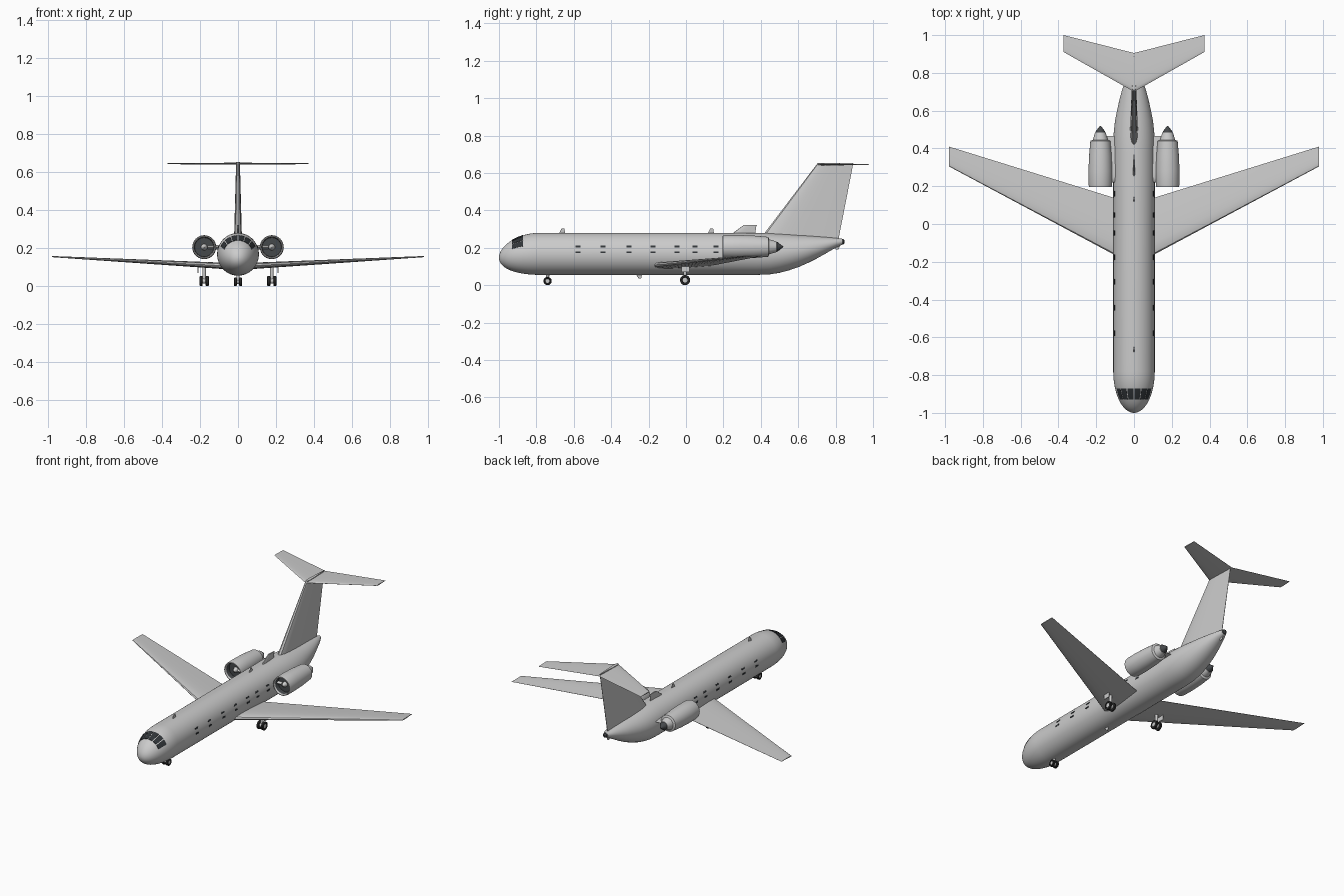
import bpy, bmesh
from math import sin, cos, pi, radians, sqrt, asin, degrees
from mathutils import Vector

if "Cube" in bpy.data.objects:
    bpy.data.objects.remove(bpy.data.objects["Cube"])


def material(name, rgb, rough=0.6):
    m = bpy.data.materials.new(name)
    m.use_nodes = True
    m.diffuse_color = (*rgb, 1)
    node = m.node_tree.nodes["Principled BSDF"]
    node.inputs["Base Color"].default_value = (*rgb, 1)
    node.inputs["Roughness"].default_value = rough
    return m


PAINT = material("light grey paint", (0.6, 0.6, 0.6))
GLASS = material("dark glass", (0.03, 0.035, 0.04))
RUBBER = material("black rubber", (0.02, 0.02, 0.02))
METAL = material("dark metal", (0.06, 0.065, 0.07))


def loft(name, strips, mats, band_mats=None, mirror=False, angle=35):
    """Skin each list of closed rings, cap the ends; band_mats gives a slot per band."""
    bm = bmesh.new()
    for rings in strips:
        loops = [[bm.verts.new(p) for p in ring] for ring in rings]
        n = len(loops[0])
        for i, (a, b) in enumerate(zip(loops, loops[1:])):
            for j in range(n):
                k = (j + 1) % n
                f = bm.faces.new((a[j], a[k], b[k], b[j]))
                f.material_index = band_mats[i] if band_mats else 0
        for loop, slot in ((loops[0], 0), (loops[-1], -1)):
            f = bm.faces.new(loop)
            f.material_index = band_mats[slot] if band_mats else 0
    bmesh.ops.recalc_face_normals(bm, faces=bm.faces)
    mesh = bpy.data.meshes.new(name)
    bm.to_mesh(mesh)
    bm.free()
    for m in mats:
        mesh.materials.append(m)
    mesh.polygons.foreach_set("use_smooth", [True] * len(mesh.polygons))
    mesh.set_sharp_from_angle(angle=radians(angle))
    ob = bpy.data.objects.new(name, mesh)
    bpy.context.collection.objects.link(ob)
    if mirror:
        ob.modifiers.new("Mirror", 'MIRROR')
    return ob


def lathe(centre, axis, profile, n=32):
    """Rings of (distance along axis, radius) around a point."""
    axis = Vector(axis).normalized()
    u = axis.orthogonal().normalized()
    v = axis.cross(u)
    turn = [2 * pi * i / n for i in range(n)]
    return [[Vector(centre) + axis * d + (u * cos(t) + v * sin(t)) * r for t in turn]
            for d, r in profile]


def foil(le, te, half, side, n=10):
    """Teardrop section between leading and trailing edge."""
    le, te, side = Vector(le), Vector(te), Vector(side)
    upper, lower = [], []
    for i in range(n + 1):
        t = (1 - cos(pi * i / n)) / 2
        h = half * (2.6 * (sqrt(t) - t) * (1 - 0.25 * t) + 0.04 * t) * 1.6
        p = le.lerp(te, t)
        upper.append(p + side * h)
        lower.append(p - side * h)
    return upper + lower[:0:-1]


# Fuselage shape: (y, top, bottom, half width) behind the rounded nose
NOSE_END, NOSE_LEN = -0.78, 0.22
TAIL = [(0.38, .28, .055, .11), (0.45, .278, .058, .11), (0.5, .275, .066, .106),
        (0.55, .272, .079, .1), (0.6, .268, .096, .09), (0.65, .265, .118, .079),
        (0.7, .261, .143, .066), (0.75, .257, .171, .05), (0.8, .252, .2, .033),
        (0.835, .248, .216, .017)]


def body(y):
    """Centre height, half width and half height at y."""
    if y < NOSE_END:
        t = min(1, (NOSE_END - y) / NOSE_LEN)
        s = max(0.01, sqrt(1 - t * t))
        return 0.1675 - 0.02 * t * t, 0.11 * s, 0.1125 * s
    row = TAIL[0]
    for a, b in zip(TAIL, TAIL[1:]):
        if y > a[0]:
            f = min(1, (y - a[0]) / (b[0] - a[0]))
            row = [p + (q - p) * f for p, q in zip(a, b)]
    return (row[1] + row[2]) / 2, row[3], (row[1] - row[2]) / 2


def skin(y, t, off=0.0):
    z, rx, rz = body(y)
    return Vector(((rx + off) * cos(t), y, z + (rz + off) * sin(t)))


nose = [NOSE_END - NOSE_LEN * cos(pi / 2 * i / 16) for i in range(16)]
stations = nose + [NOSE_END, -0.2] + [r[0] for r in TAIL]
loft("fuselage", [[[skin(y, 2 * pi * i / 64) for i in range(64)] for y in stations]], [PAINT])
loft("tail_cone_tip", [lathe((0, .83, .232), (0, 1, 0), [(0, .016), (.012, .014), (.018, .006)])],
     [METAL])


# Windows as thin curved plates on the skin
def plate(y0, y1, a0, a1):
    rings = []
    for y in (y0, (y0 + y1) / 2, y1):
        ts = [radians(a0 + (a1 - a0) * i / 4) for i in range(5)]
        rings.append([skin(y, t, .002) for t in ts] + [skin(y, t, -.004) for t in ts[::-1]])
    return rings


panes = [plate(-.93, -.872, a + 1.5, a + 20.5) for a in range(24, 156, 22)]
loft("cockpit_windows", panes, [GLASS])
cabin = []
for y in (-.578, -.444, -.305, -.176, -.048, .048, .16):
    for z in (.206, .176):
        a = degrees(asin((z - .1675) / .1125))
        for mid in (a, 180 - a):
            cabin.append(plate(y - .014, y + .014, mid - 2.4, mid + 2.4))
loft("cabin_windows", cabin, [GLASS])

# Wings and tailplane, half span then mirrored
UP, SIDE = (0, 0, 1), (1, 0, 0)
loft("wings", [[foil((0, -.219, .103), (0, .106, .1), .018, UP),
                foil((.11, -.16, .109), (.11, .14, .106), .0165, UP),
                foil((.98, .305, .155), (.98, .41, .157), .003, UP)]], [PAINT], mirror=True)
loft("tailplane", [[foil((0, .70, .645), (0, .905, .645), .005, UP),
                    foil((.372, .91, .645), (.372, 1, .645), .003, UP)]], [PAINT], mirror=True)


# Upright blades: fin, dorsal intake and aerials, each (front y, rear y, z, half thickness)
def blade(name, *sections):
    loft(name, [[foil((0, a, z), (0, b, z), h, SIDE) for a, b, z, h in sections]], [PAINT])


blade("fin", (.395, .815, .24, .021), (.425, .823, .285, .02), (.705, .895, .654, .01))
blade("dorsal_intake", (.24, .37, .27, .006), (.295, .375, .312, .006), (.31, .38, .322, .004))
blade("front_aerial", (-.68, -.645, .275, .004), (-.665, -.65, .303, .003))
blade("rear_aerial", (.115, .15, .275, .004), (.13, .145, .303, .003))
blade("belly_aerial", (-.27, -.235, .06, .004), (-.252, -.24, .035, .003))
blade("tail_skid", (.775, .825, .215, .005), (.80, .815, .19, .004))

# Engines
ENGINE = (.178, 0, .205)
Y = (0, 1, 0)
loft("engine_nacelles", [lathe(ENGINE, Y, [
    (.235, .001), (.235, .05), (.205, .051), (.196, .056), (.197, .06), (.21, .0625), (.28, .063),
    (.36, .06), (.44, .053), (.445, .04), (.485, .028), (.49, .001)], 40)],
    [PAINT, METAL], [1, 1] + [0] * 9, mirror=True)
loft("engine_spinners", [lathe(ENGINE, Y, [(.208, .002), (.216, .01), (.236, .017)])],
     [PAINT], mirror=True)
loft("exhaust_cones", [lathe(ENGINE, Y, [(.475, .027), (.49, .025), (.52, .002)])],
     [METAL], mirror=True)
loft("engine_pylons", [[foil((x, .22, .205), (x, .465, .205), .012, UP) for x in (.05, .16)]],
     [PAINT], mirror=True)


# Landing gear
def wheel(x, y, r, w):
    return lathe((x, y, r), SIDE, [(-w * .7, r * .55), (-w, r * .6), (-w, r * .85), (-w * .7, r),
                                   (w * .7, r), (w, r * .85), (w, r * .6), (w * .7, r * .55)])


def gear(name, x, y, r, gap, w, top):
    wheels = [wheel(x + s * gap, y, r, w) for s in ((-1, 1) if x else (1,))]
    loft(name + "_tyres", wheels, [RUBBER], mirror=True)
    hubs = [lathe((x, y, r), SIDE, [(-gap - w * .8, r * .5), (gap + w * .8, r * .5)], 20)]
    loft(name + "_axle", hubs, [PAINT], mirror=x > 0)
    leg = [lathe((x, y, r), UP, [(0, .008), (top - r, .01)], 16)]
    loft(name + "_strut", leg, [PAINT], mirror=x > 0)


gear("main_gear", .178, -.005, .027, .016, .008, .11)
gear("nose_gear", 0, -.74, .022, .014, .008, .08)

# Main gear doors
loft("main_gear_doors", [[[(.21 + dx, y, z) for dx, y in
                           ((-.002, -.025), (.002, -.025), (.002, .02), (-.002, .02))]
                          for z in (.07, .11)]], [PAINT], mirror=True)
